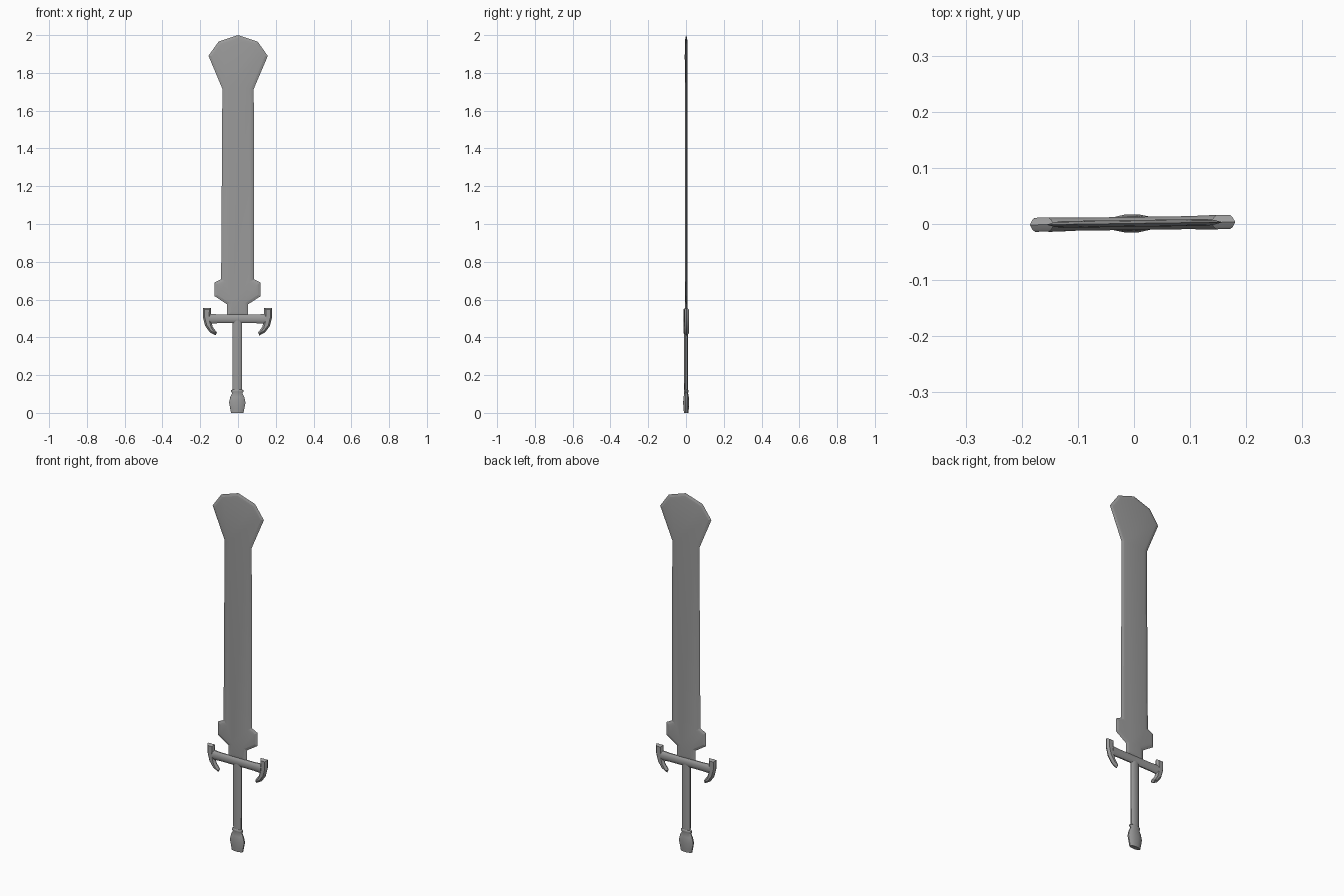
import bpy, bmesh, math
from mathutils import Matrix, Vector

cube = bpy.data.objects.get("Cube")
if cube:
    bpy.data.objects.remove(cube, do_unlink=True)

steel = bpy.data.materials.new("grey steel")
steel.use_nodes = True
GREY = (0.33, 0.33, 0.33, 1)
steel.diffuse_color = GREY
steel.node_tree.nodes["Principled BSDF"].inputs["Base Color"].default_value = GREY

# The whole sword leans and turns very slightly
POSE = (Matrix.Translation((-0.004, 0.001, 0))
        @ Matrix.Rotation(math.radians(0.8), 4, 'Z')
        @ Matrix.Rotation(0.0025, 4, 'Y'))


def finish(bm, name, angle):
    bmesh.ops.recalc_face_normals(bm, faces=bm.faces)
    bm.transform(POSE)
    mesh = bpy.data.meshes.new(name)
    bm.to_mesh(mesh)
    bm.free()
    mesh.materials.append(steel)
    ob = bpy.data.objects.new(name, mesh)
    bpy.context.collection.objects.link(ob)
    bpy.ops.object.select_all(action='DESELECT')
    ob.select_set(True)
    bpy.context.view_layer.objects.active = ob
    bpy.ops.object.shade_smooth_by_angle(angle=math.radians(angle))
    return ob


def inset(points, d):
    """Move a clockwise outline inward by d with mitred corners."""
    out = []
    for i, p in enumerate(points):
        a = (p - points[i - 1]).normalized()
        b = (points[(i + 1) % len(points)] - p).normalized()
        na, nb = Vector((a.y, -a.x)), Vector((b.y, -b.x))
        out.append(p + (na + nb) * d / (1 + na.dot(nb)))
    return out


def bevelled_plate(name, outline, width, half, angle):
    """Sharp-rimmed plate: rim at y = 0, rising to flat faces front and back."""
    pts = [Vector(p) for p in outline]
    bm = bmesh.new()
    rim = [bm.verts.new((p.x, 0, p.y)) for p in pts]
    for side in (-1, 1):
        last = rim
        for w, h in ((0.5, 0.7), (1, 1)):
            ring = [bm.verts.new((p.x, side * half * h, p.y))
                    for p in inset(pts, width * w)]
            for i in range(len(pts)):
                bm.faces.new((last[i - 1], last[i], ring[i], ring[i - 1]))
            last = ring
        bm.faces.new(last)
    return finish(bm, name, angle)


def flat_lathe(name, profile, squash, sides=12, along_x=False):
    """Lathe of (radius, position) pairs, flattened in depth."""
    bm = bmesh.new()
    last = None
    for r, t in profile:
        ring = []
        for k in range(sides):
            a = math.tau * (k + 0.5) / sides
            u, v = r * math.cos(a), squash * r * math.sin(a)
            ring.append(bm.verts.new((t, v, u + 0.498) if along_x else (u, v, t)))
        if last:
            for i in range(sides):
                bm.faces.new((last[i - 1], last[i], ring[i], ring[i - 1]))
        else:
            bm.faces.new(ring)
        last = ring
    bm.faces.new(last)
    return finish(bm, name, 40)


# Blade with flared head and stepped block at its base
half_blade = [(0.103, 1.966), (0.157, 1.89), (0.083, 1.715), (0.087, 0.708),
              (0.122, 0.69), (0.122, 0.618), (0.056, 0.575), (0.056, 0.51)]
blade = [(0, 2.0)] + half_blade + [(-x, z) for x, z in reversed(half_blade)]
bevelled_plate("blade", blade, 0.026, 0.006, 8)

# Crossguard bar
flat_lathe("crossguard_bar", [(0.027, -0.15), (0.024, -0.1), (0.024, 0.1), (0.027, 0.15)],
           0.5, along_x=True)

# Curved horns on the crossguard ends
horn = [(0.14, 0.556), (0.183, 0.556), (0.183, 0.505), (0.171, 0.46), (0.147, 0.427),
        (0.116, 0.41), (0.109, 0.425), (0.131, 0.455), (0.142, 0.495)]
bevelled_plate("left_horn", horn, 0.009, 0.0125, 30)
bevelled_plate("right_horn", [(-x, z) for x, z in reversed(horn)], 0.009, 0.0125, 30)

# Grip and pommel
flat_lathe("grip", [(0.025, 0.1), (0.026, 0.3), (0.026, 0.5)], 0.42)
flat_lathe("pommel", [(0.034, 0), (0.038, 0.02), (0.045, 0.055), (0.038, 0.085),
                      (0.028, 0.105), (0.034, 0.112), (0.034, 0.12), (0.026, 0.124)], 0.37)
